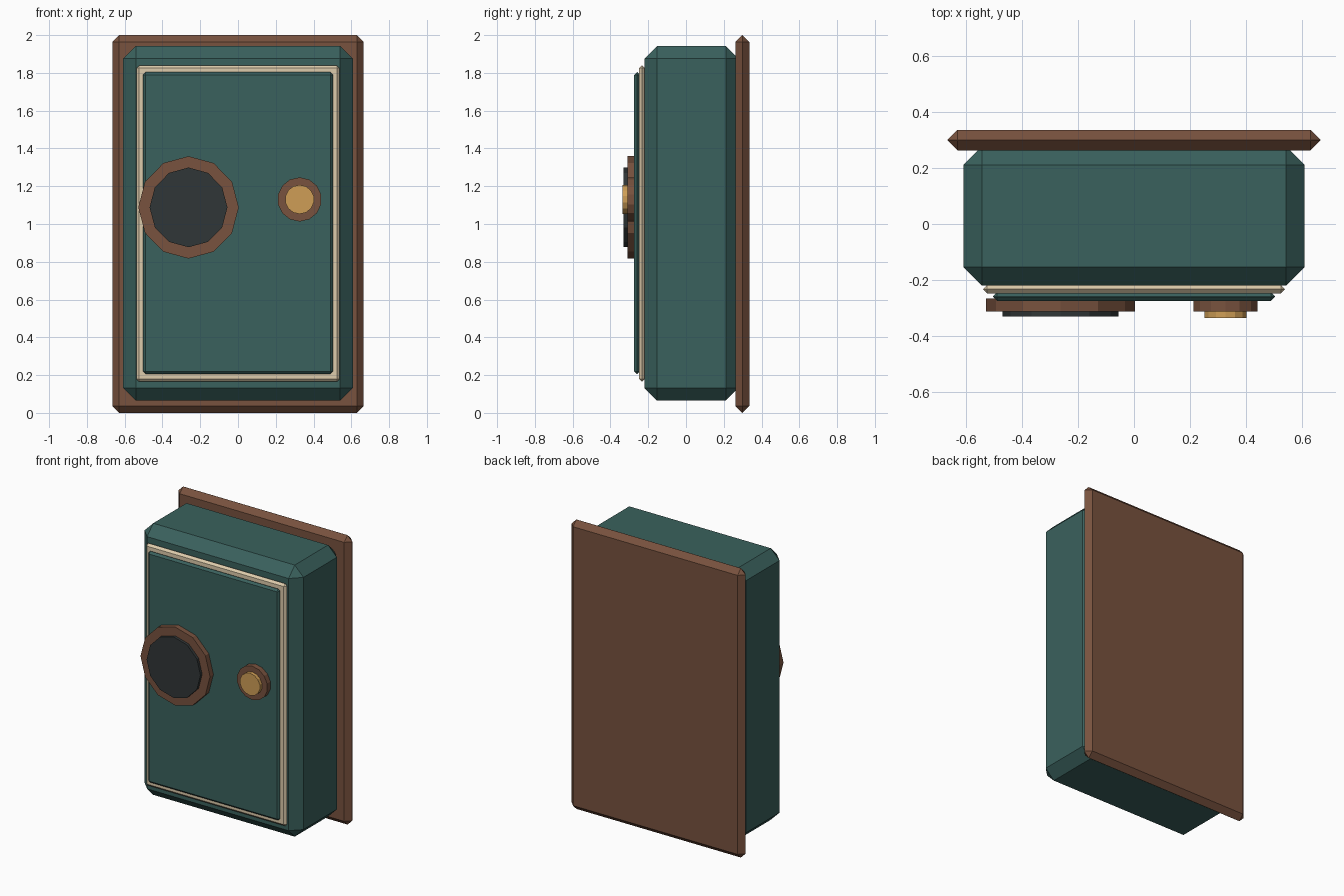
import bpy, bmesh, math
from mathutils import Matrix, Vector

if "Cube" in bpy.data.objects:
    bpy.data.objects.remove(bpy.data.objects["Cube"])


def material(name, rgb):
    """Flat material from 0-255 sRGB values, stored as linear."""
    lin = [((c / 255 + 0.055) / 1.055) ** 2.4 for c in rgb]
    m = bpy.data.materials.new(name)
    m.diffuse_color = (*lin, 1)
    m.use_nodes = True
    m.node_tree.nodes["Principled BSDF"].inputs["Base Color"].default_value = m.diffuse_color
    return m


GREEN = material("dark_green", (58, 97, 93))
BROWN = material("brown", (120, 82, 62))
CREAM = material("cream", (222, 204, 172))
BLACK = material("charcoal", (48, 54, 55))
GOLD = material("gold", (207, 158, 86))


def finish(name, bm, mat):
    bmesh.ops.recalc_face_normals(bm, faces=bm.faces)
    mesh = bpy.data.meshes.new(name)
    bm.to_mesh(mesh)
    bm.free()
    mesh.materials.append(mat)
    obj = bpy.data.objects.new(name, mesh)
    bpy.context.collection.objects.link(obj)


def chamfered_box(name, half_width, y_range, z_range, bevel, mat):
    """Box centred on x = 0 with every edge cut by a single flat chamfer."""
    (y0, y1), (z0, z1) = y_range, z_range
    bm = bmesh.new()
    bmesh.ops.create_cube(bm, size=1)
    bmesh.ops.scale(bm, vec=(2 * half_width, y1 - y0, z1 - z0), verts=bm.verts)
    bmesh.ops.translate(bm, vec=(0, (y0 + y1) / 2, (z0 + z1) / 2), verts=bm.verts)
    bmesh.ops.bevel(bm, geom=bm.edges[:], offset=bevel, offset_type='OFFSET',
                    segments=1, affect='EDGES', clamp_overlap=True)
    finish(name, bm, mat)


def disc(name, x, z, rx, rz, y_range, sides, mat):
    """Flat-sided disc facing -y, with one corner pointing straight up."""
    y0, y1 = y_range
    bm = bmesh.new()
    ring = [bm.verts.new((x + rx * math.sin(math.tau * i / sides), y0,
                          z + rz * math.cos(math.tau * i / sides)))
            for i in range(sides)]
    face = bm.faces.new(ring)
    ext = bmesh.ops.extrude_face_region(bm, geom=[face], use_keep_orig=True)
    moved = [g for g in ext["geom"] if isinstance(g, bmesh.types.BMVert)]
    bmesh.ops.translate(bm, vec=(0, y1 - y0, 0), verts=moved)
    finish(name, bm, mat)


# Back board, main case, trim and front panel
chamfered_box("back_board", 0.665, (0.262, 0.335), (0.0, 2.0), 0.036, BROWN)
chamfered_box("case", 0.608, (-0.22, 0.278), (0.065, 1.942), 0.067, GREEN)
chamfered_box("trim_border", 0.538, (-0.248, -0.217), (0.165, 1.84), 0.015, CREAM)
chamfered_box("front_panel", 0.503, (-0.274, -0.244), (0.205, 1.804), 0.0145, GREEN)

# Large round window with its ring
disc("window_ring", -0.262, 1.088, 0.266, 0.271, (-0.311, -0.266), 12, BROWN)
disc("window_glass", -0.262, 1.088, 0.206, 0.211, (-0.33, -0.30), 12, BLACK)

# Small button with its ring
disc("button_ring", 0.326, 1.13, 0.117, 0.117, (-0.311, -0.266), 14, BROWN)
disc("button", 0.326, 1.13, 0.077, 0.077, (-0.335, -0.30), 14, GOLD)
